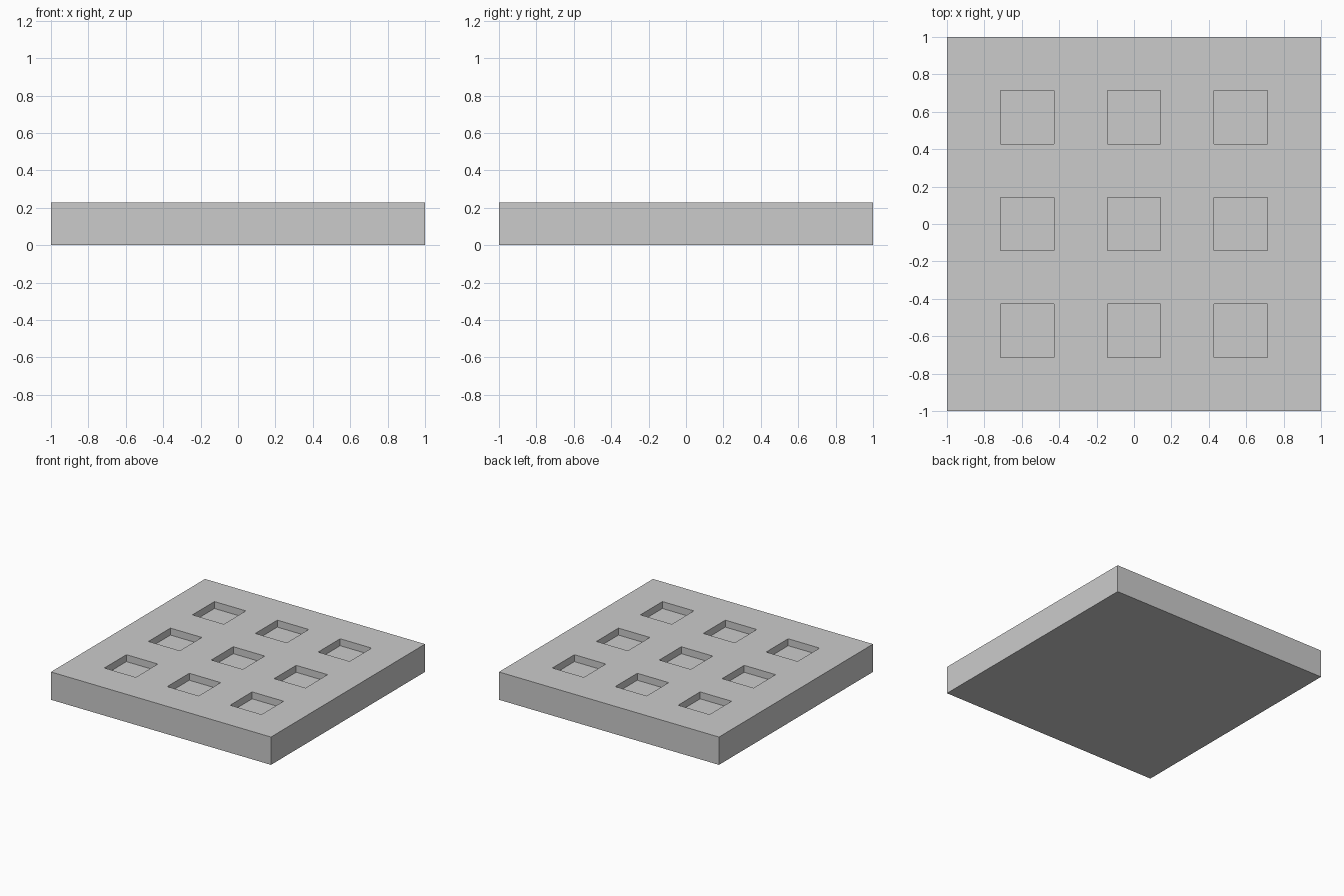
import bpy, bmesh

if "Cube" in bpy.data.objects:
    bpy.data.objects.remove(bpy.data.objects["Cube"])

CELLS = 7
CELL = 2 / CELLS
HEIGHT = 0.8 * CELL
DEPTH = 0.2 * CELL

bm = bmesh.new()

# Top surface divided into square cells
bmesh.ops.create_grid(bm, x_segments=CELLS, y_segments=CELLS, size=1)
bmesh.ops.translate(bm, verts=bm.verts[:], vec=(0, 0, HEIGHT))
rim = [e for e in bm.edges if e.is_boundary]


def is_pocket(face):
    c = face.calc_center_median()
    col, row = int((c.x + 1) / CELL), int((c.y + 1) / CELL)
    return col % 2 == 1 and row % 2 == 1


# Nine square pockets, sunk into every second cell
pockets = [f for f in bm.faces if is_pocket(f)]
sunk = bmesh.ops.extrude_discrete_faces(bm, faces=pockets)["faces"]
for f in sunk:
    bmesh.ops.translate(bm, verts=f.verts[:], vec=(0, 0, -DEPTH))

# Outer walls and flat underside
walls = bmesh.ops.extrude_edge_only(bm, edges=rim)["geom"]
for v in walls:
    if isinstance(v, bmesh.types.BMVert):
        v.co.z = 0
bottom = [e for e in bm.edges if e.is_boundary]
bmesh.ops.contextual_create(bm, geom=bottom)
bmesh.ops.recalc_face_normals(bm, faces=bm.faces[:])

mesh = bpy.data.meshes.new("pocketed_tray")
bm.to_mesh(mesh)
bm.free()
bpy.context.collection.objects.link(bpy.data.objects.new("pocketed_tray", mesh))
